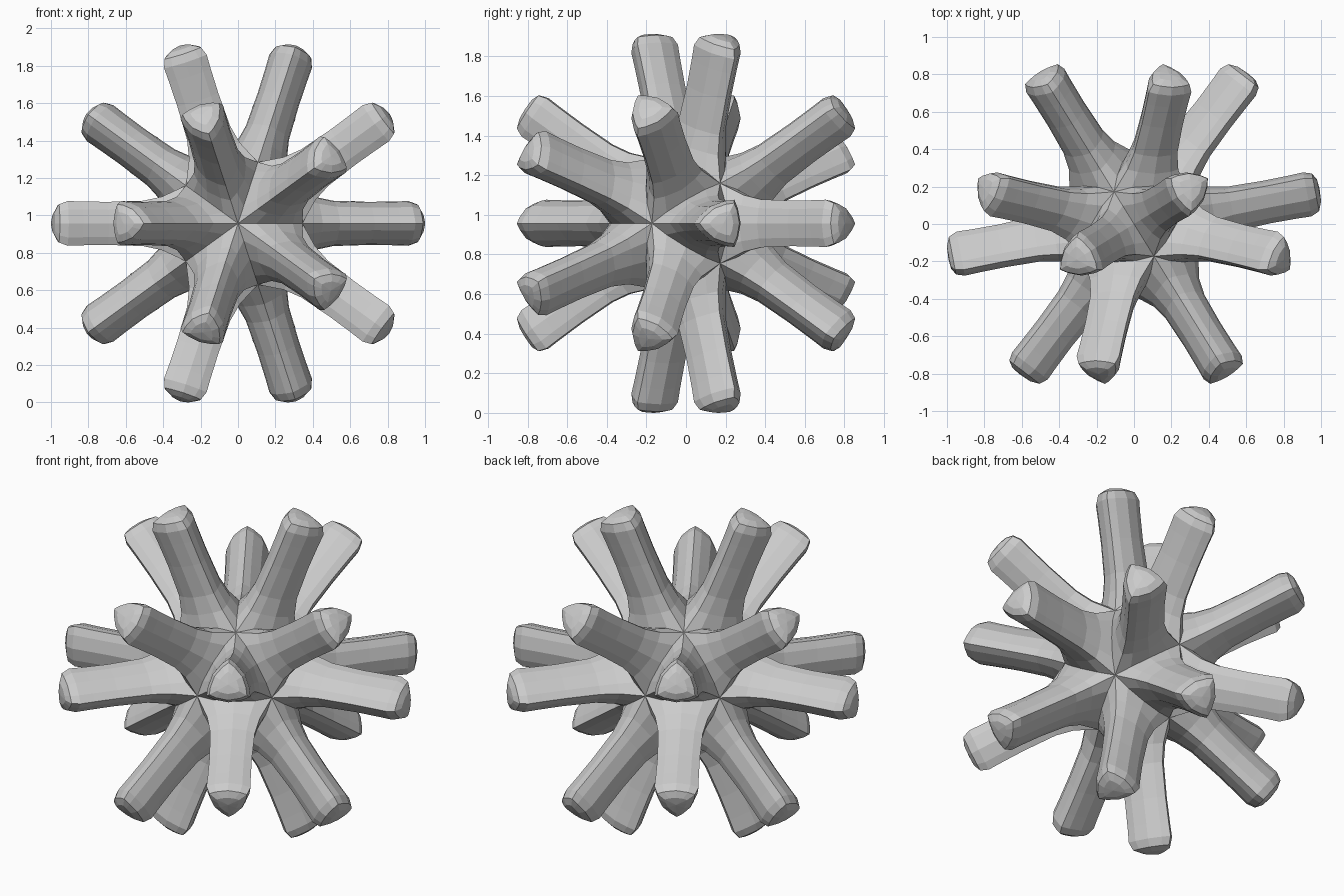
import bpy, bmesh
from math import sin, cos, radians, sqrt
from mathutils import Vector

if "Cube" in bpy.data.objects:
    bpy.data.objects.remove(bpy.data.objects["Cube"])

R = 0.385      # radius of the core's icosahedron corners
SEG = 4        # segments per side of each three-sided arm

# Core corners: five-fold axis runs front to back
pts = [Vector((0, -R, 0)), Vector((0, R, 0))]
for sy, start in ((-1, 0), (1, 36)):
    for k in range(5):
        a = radians(start + 72 * k)
        r = R * 2 / sqrt(5)
        pts.append(Vector((r * cos(a), sy * R / sqrt(5), r * sin(a))))

# Core triangles: every three mutually neighbouring corners
edge = R * 1.0515
near = lambda a, b: abs((pts[a] - pts[b]).length - edge) < 0.02
tris = [(a, b, c) for a in range(12) for b in range(a + 1, 12)
        for c in range(b + 1, 12) if near(a, b) and near(b, c) and near(a, c)]

# Arm rings: distance along the arm, corner radius
RINGS = [(0.43, 0.165), (0.53, 0.140), (0.72, 0.133), (0.86, 0.135),
         (0.94, 0.138), (0.985, 0.118), (1.005, 0.070)]
TIP = 1.01


def side_points(corners, bulge):
    """Walk round a triangle, adding a bulge to every side."""
    out = []
    for i in range(3):
        p, q = corners[i], corners[(i + 1) % 3]
        for s in range(SEG):
            t = s / SEG
            out.append(bulge(p.lerp(q, t), 4 * t * (1 - t)))
    return out


def add_arm(bm, corners):
    axis = sum(corners, Vector()).normalized()
    spokes = [(c - axis * c.dot(axis)).normalized() for c in corners]
    # base follows the arched core edges shared with the neighbouring arms
    loops = [side_points(corners, lambda p, w: p * (1 + 0.18 * w))]
    for h, c in RINGS:
        flat = side_points([s * c for s in spokes],
                           lambda p, w: p + p.normalized() * (0.235 * c * w))
        loops.append([axis * h + p for p in flat])
    rows = [[bm.verts.new(p) for p in loop] for loop in loops]
    n = len(rows[0])
    for lo, hi in zip(rows, rows[1:]):
        for i in range(n):
            j = (i + 1) % n
            bm.faces.new((lo[i], lo[j], hi[j], hi[i]))
    tip = bm.verts.new(axis * TIP)
    for i in range(n):
        bm.faces.new((rows[-1][i], rows[-1][(i + 1) % n], tip))


# One welded body with twenty arms
bm = bmesh.new()
for tri in tris:
    add_arm(bm, [pts[i] for i in tri])
bmesh.ops.remove_doubles(bm, verts=bm.verts, dist=0.0005)
bmesh.ops.recalc_face_normals(bm, faces=bm.faces)
low = min(v.co.z for v in bm.verts)
bmesh.ops.translate(bm, verts=bm.verts, vec=(0, 0, -low))

mesh = bpy.data.meshes.new("spiked_star_body")
bm.to_mesh(mesh)
bm.free()
bpy.context.collection.objects.link(bpy.data.objects.new("spiked_star_body", mesh))
